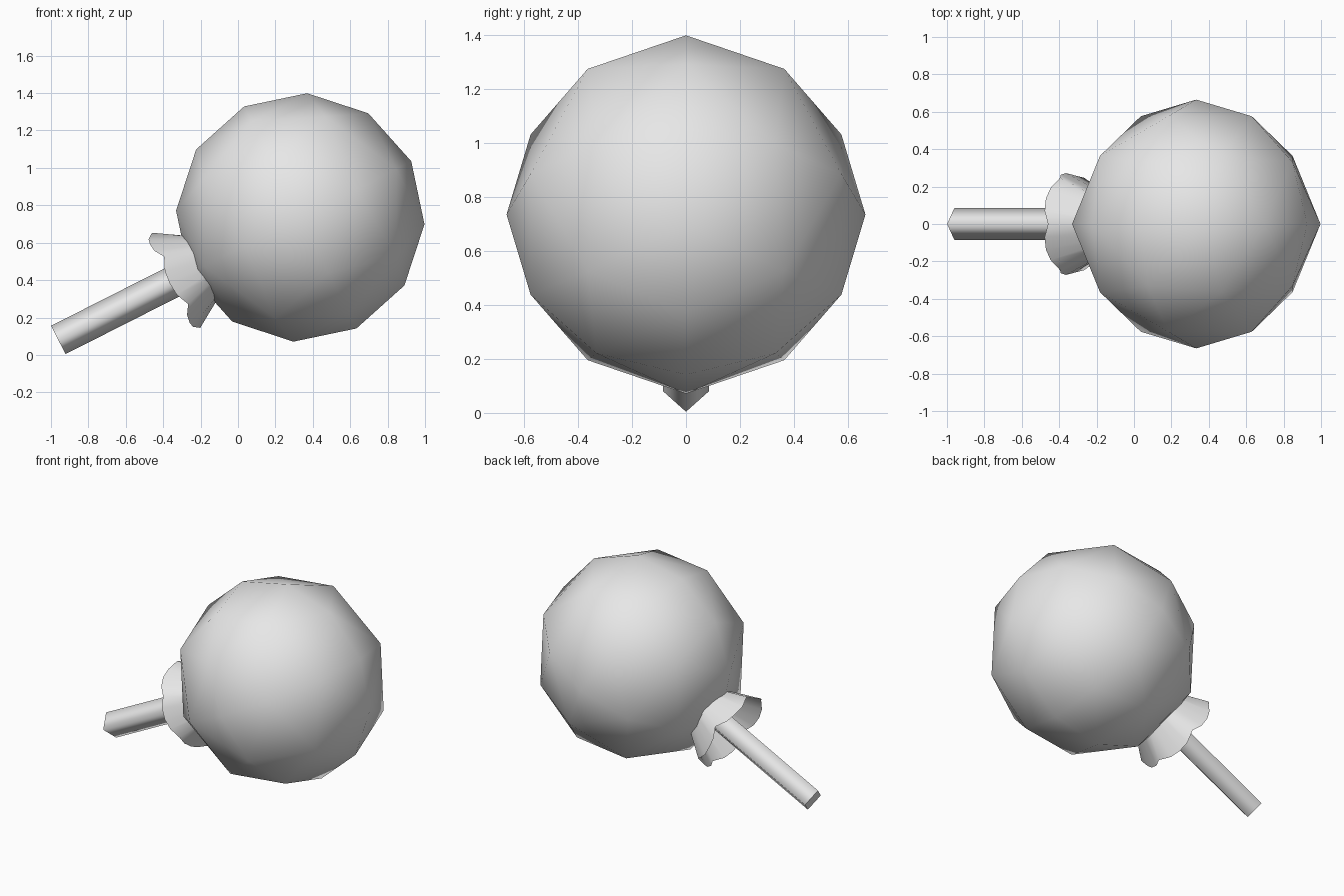
import bpy, bmesh
from math import sin, cos, pi, radians
from mathutils import Vector

cube = bpy.data.objects.get("Cube")
if cube:
    bpy.data.objects.remove(cube, do_unlink=True)

RADIUS = 0.665
CENTRE = (0.333, 0, 0.735)
TILT = radians(-26.85)

grey = bpy.data.materials.new("plain_grey")
grey.use_nodes = True
COLOUR = (0.8, 0.8, 0.8, 1)
grey.diffuse_color = COLOUR
grey.node_tree.nodes["Principled BSDF"].inputs["Base Color"].default_value = COLOUR


def finish(name, bm):
    """Turn a bmesh in the sweet's tilted frame (stick along -X) into a smooth object."""
    for f in bm.faces:
        f.smooth = True
    mesh = bpy.data.meshes.new(name)
    bm.to_mesh(mesh)
    bm.free()
    mesh.materials.append(grey)
    ob = bpy.data.objects.new(name, mesh)
    ob.location = CENTRE
    ob.rotation_euler = (0, TILT, 0)
    bpy.context.collection.objects.link(ob)
    return ob


def bridge(bm, lower, upper):
    n = len(lower)
    return [bm.faces.new((lower[i], lower[(i + 1) % n], upper[(i + 1) % n], upper[i]))
            for i in range(n)]


# Candy ball: an octahedron with each edge split in three and rounded
bm = bmesh.new()
for side in (1, -1):
    apex = Vector((0, 0, side))
    for k in range(4):
        a = Vector((round(cos(k * pi / 2)), round(sin(k * pi / 2)), 0))
        b = Vector((-a.y, a.x, 0))
        rows = [[bm.verts.new(apex * RADIUS)]]
        for i in range(1, 4):
            left, right = apex.slerp(a, i / 3), apex.slerp(b, i / 3)
            rows.append([bm.verts.new(left.slerp(right, j / i) * RADIUS)
                         for j in range(i + 1)])
        for up, low in zip(rows, rows[1:]):
            for j in range(len(up)):
                bm.faces.new((up[j], low[j], low[j + 1]))
                if j:
                    bm.faces.new((up[j - 1], low[j], up[j]))
bmesh.ops.remove_doubles(bm, verts=bm.verts, dist=0.001)
bmesh.ops.recalc_face_normals(bm, faces=bm.faces)
finish("candy_ball", bm)

# Stick: square bar standing on its corner, with crisp flat ends
bm = bmesh.new()
ends = []
for x in (-1.45, -0.3):
    ends.append([bm.verts.new((x, 0.085 * sin(k * pi / 2), 0.085 * cos(k * pi / 2)))
                 for k in range(4)])
bridge(bm, *ends)
for ring in ends:
    cap = bm.faces.new(ring)
    for e in cap.edges:
        e.smooth = False
bmesh.ops.recalc_face_normals(bm, faces=bm.faces)
finish("stick", bm)

# Wrapper skirt: open flared cone with a six-lobed rim
bm = bmesh.new()
SIDES = 24
neck, rim = [], []
for k in range(SIDES):
    t = 2 * pi * k / SIDES
    notch = k % 4 == 0
    x = -0.744 if notch else (-0.782 if k % 4 == 2 else -0.776)
    r = 0.285 if notch else 0.272
    neck.append(bm.verts.new((-0.52, 0.145 * sin(t), 0.145 * cos(t))))
    rim.append(bm.verts.new((x, r * sin(t), r * cos(t))))
skirt = bridge(bm, neck, rim)
bm.normal_update()
for f in skirt:
    c = f.calc_center_median()
    if f.normal.dot(Vector((0, c.y, c.z))) < 0:
        f.normal_flip()
finish("wrapper_skirt", bm)
